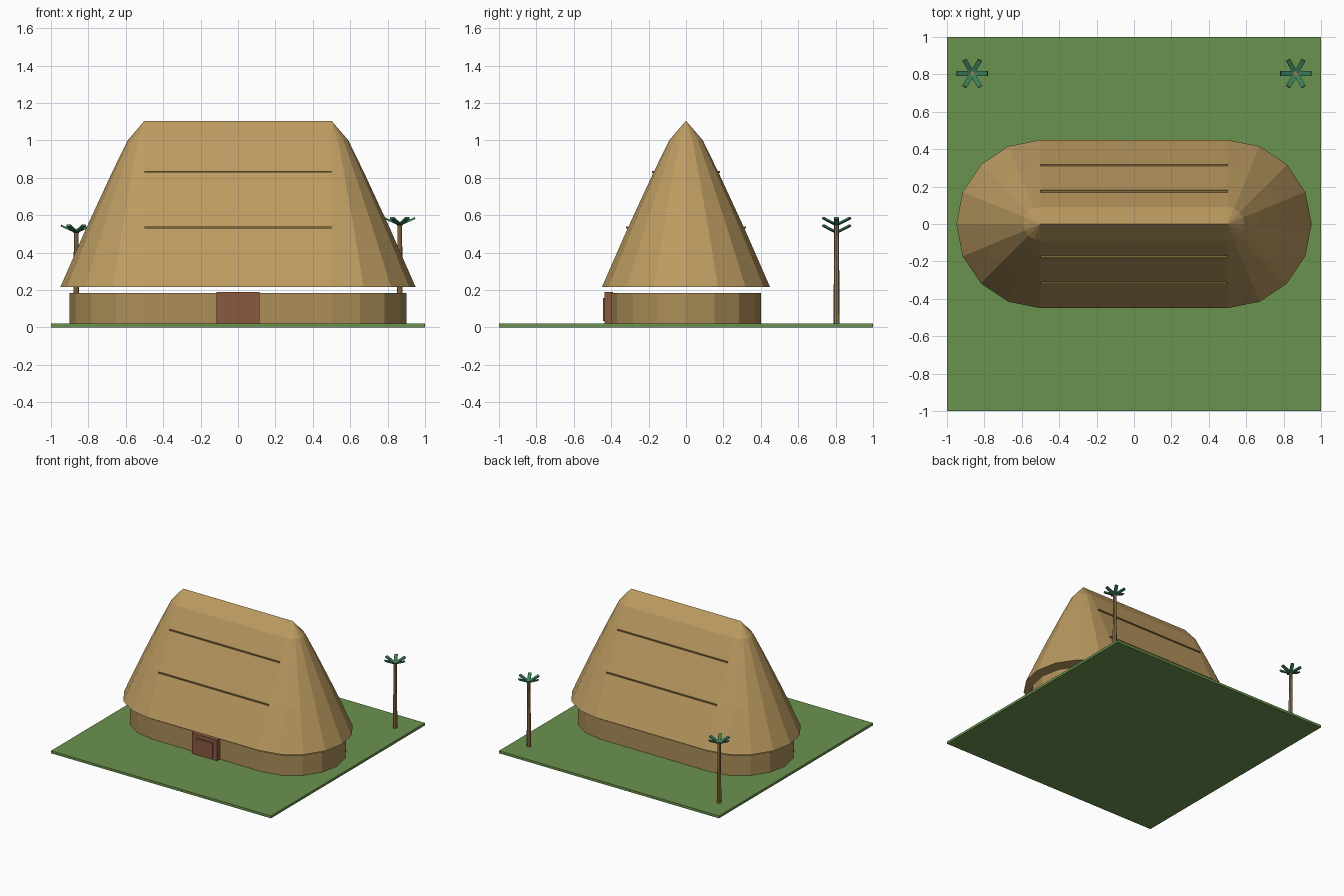
import bpy, bmesh, math
from mathutils import Matrix, Vector

if "Cube" in bpy.data.objects:
    bpy.data.objects.remove(bpy.data.objects["Cube"])


def mat(name, rgb):
    m = bpy.data.materials.new(name)
    lin = [((c / 255 + 0.055) / 1.055) ** 2.4 for c in rgb]
    m.diffuse_color = (*lin, 1)
    m.use_nodes = True
    m.node_tree.nodes["Principled BSDF"].inputs["Base Color"].default_value = m.diffuse_color
    return m


GRASS = mat("grass green", (106, 147, 78))
THATCH = mat("thatch straw", (188, 155, 97))
WALL = mat("wall tan", (172, 141, 88))
BAND = mat("band brown", (130, 104, 62))
DOOR = mat("door brown", (138, 90, 64))
TRUNK = mat("trunk brown", (160, 125, 80))
LEAF = mat("palm green", (58, 126, 90))


def finish(name, bm, material):
    bmesh.ops.remove_doubles(bm, verts=bm.verts, dist=1e-5)
    bmesh.ops.recalc_face_normals(bm, faces=bm.faces)
    me = bpy.data.meshes.new(name)
    bm.to_mesh(me)
    bm.free()
    me.materials.append(material)
    ob = bpy.data.objects.new(name, me)
    bpy.context.collection.objects.link(ob)
    return ob


def add_box(bm, lo, hi, matrix=Matrix()):
    lo, hi = Vector(lo), Vector(hi)
    m = matrix @ Matrix.Translation((lo + hi) / 2) @ Matrix.Diagonal((*(hi - lo), 1))
    bmesh.ops.create_cube(bm, size=1, matrix=m)


def box(name, lo, hi, material):
    bm = bmesh.new()
    add_box(bm, lo, hi)
    return finish(name, bm, material)


def stadium(name, profile, material, half=0.5, n=8):
    """Stack of round-ended rings; profile is (radius, z)."""
    bm = bmesh.new()
    rings = []
    for r, z in profile:
        ring = []
        for side in (0, 1):
            for i in range(n + 1):
                a = -math.pi / 2 + math.pi * (i / n + side)
                cx = half if side == 0 else -half
                ring.append(bm.verts.new((cx + r * math.cos(a), r * math.sin(a), z)))
        rings.append(ring)
    k = len(rings[0])
    for a, b in zip(rings, rings[1:]):
        for i in range(k):
            j = (i + 1) % k
            bm.faces.new((a[i], a[j], b[j], b[i]))
    bm.faces.new(rings[0])
    if profile[-1][0] > 0:
        bm.faces.new(rings[-1])
    return finish(name, bm, material)


# Ground, wall and roof
box("ground", (-1, -1, 0), (1, 1, 0.02), GRASS)
stadium("wall", [(0.4, 0.02), (0.4, 0.185)], WALL)
stadium("thatched_roof", [(0.45, 0.215), (0.312, 0.53), (0.173, 0.83),
                          (0.09, 1.0), (0, 1.105)], THATCH)

# Thin bands across the roof slopes
for side, s in (("front", -1), ("back", 1)):
    for level, y, z in (("lower", 0.316, 0.534), ("upper", 0.175, 0.832)):
        box(f"{side}_{level}_roof_band", (-0.5, s * y - 0.006, z - 0.005),
            (0.5, s * y + 0.006, z + 0.005), BAND)

# Door block with a thin raised panel
box("door_frame", (-0.115, -0.436, 0.02), (0.115, -0.39, 0.19), DOOR)
box("door_panel", (-0.078, -0.443, 0.035), (0.078, -0.435, 0.157), DOOR)

# Palm trees
for side, x, top in (("left", -0.865, 0.52), ("right", 0.865, 0.56)):
    bm = bmesh.new()
    bmesh.ops.create_cone(bm, cap_ends=True, segments=8, radius1=0.017, radius2=0.012,
                          depth=top - 0.02,
                          matrix=Matrix.Translation((x, 0.805, (top + 0.02) / 2)))
    finish(f"{side}_palm_trunk", bm, TRUNK)
    bm = bmesh.new()
    for i in range(6):
        m = (Matrix.Translation((x, 0.805, top - 0.012)) @ Matrix.Rotation(i * math.pi / 3, 4, 'Z')
             @ Matrix.Rotation(-math.radians(24), 4, 'Y'))
        add_box(bm, (0.004, -0.0125, -0.005), (0.09, 0.0125, 0.005), m)
    finish(f"{side}_palm_leaves", bm, LEAF)
